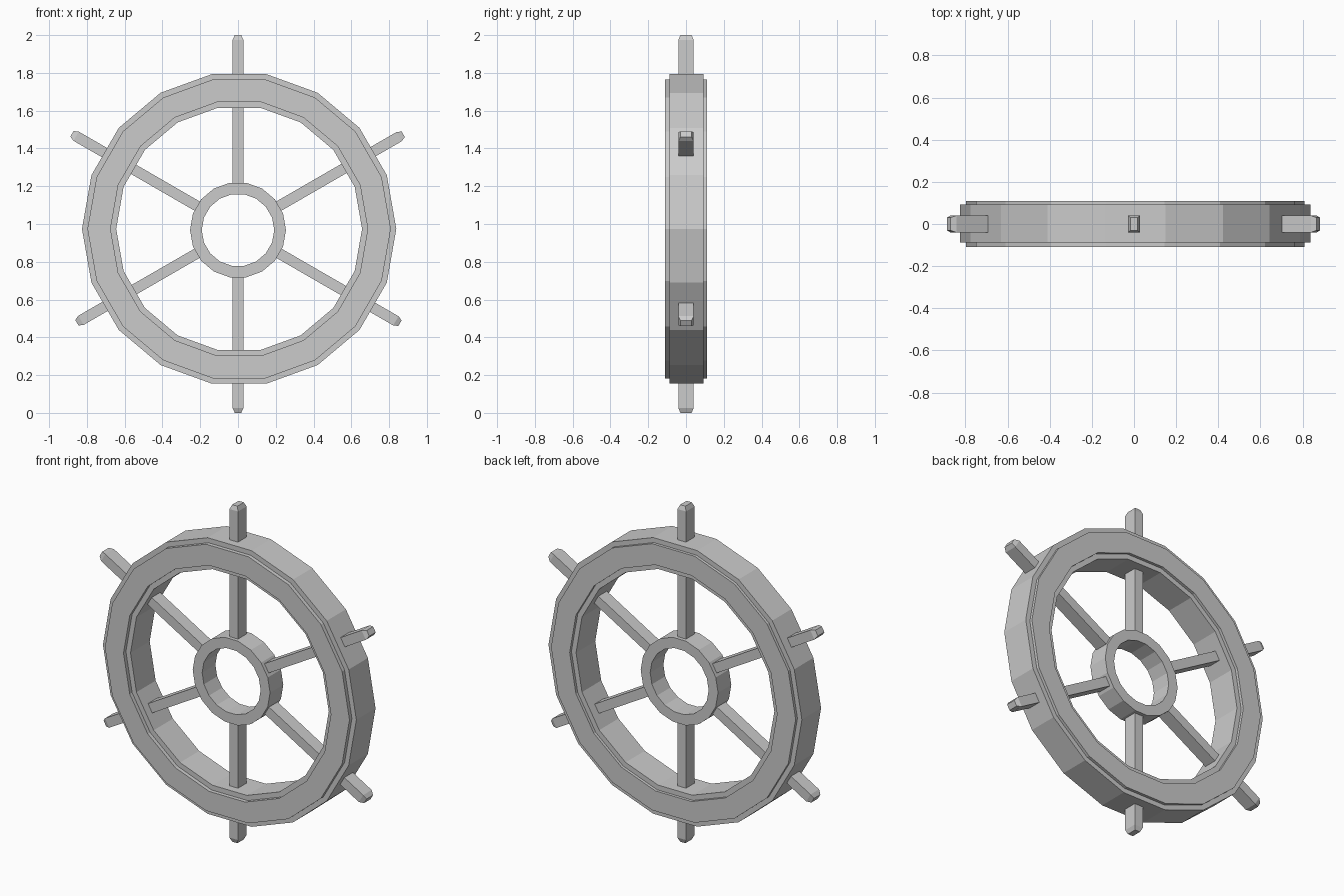
import bpy, bmesh
from math import sin, cos, pi, radians
from mathutils import Matrix

if "Cube" in bpy.data.objects:
    bpy.data.objects.remove(bpy.data.objects["Cube"])

SIDES = 18


def add_object(name, bm):
    bmesh.ops.recalc_face_normals(bm, faces=bm.faces)
    mesh = bpy.data.meshes.new(name)
    bm.to_mesh(mesh)
    bm.free()
    obj = bpy.data.objects.new(name, mesh)
    bpy.context.collection.objects.link(obj)
    return obj


def ring(name, profile, cx, cz):
    """Sweep a closed (radius, y) profile around the y axis."""
    bm = bmesh.new()
    loops = []
    for i in range(SIDES):
        a = 2 * pi * i / SIDES
        loops.append([bm.verts.new((cx + r * cos(a), y, cz + r * sin(a)))
                      for r, y in profile])
    n = len(profile)
    for i in range(SIDES):
        p, q = loops[i], loops[(i + 1) % SIDES]
        for j in range(n):
            k = (j + 1) % n
            bm.faces.new((p[j], p[k], q[k], q[j]))
    return add_object(name, bm)


def spoke(name, angle, start, end, cz):
    """Square bar pointing outward, with a tapered handle tip."""
    bm = bmesh.new()
    sections = [(start, 0.028, 0.04), (end - 0.025, 0.028, 0.04),
                (end, 0.017, 0.03)]
    rows = [[bm.verts.new((d, sy * hy, sw * hw))
             for sy, sw in ((-1, -1), (1, -1), (1, 1), (-1, 1))]
            for d, hw, hy in sections]
    for a, b in zip(rows, rows[1:]):
        for j in range(4):
            k = (j + 1) % 4
            bm.faces.new((a[j], a[k], b[k], b[j]))
    bm.faces.new(rows[0])
    bm.faces.new(rows[-1])
    turn = Matrix.Translation((0, 0, cz)) @ Matrix.Rotation(-radians(angle), 4, 'Y')
    bm.transform(turn)
    return add_object(name, bm)


# Outer rim with a raised band on the front and back faces
ring("rim", [(0.832, -0.087), (0.803, -0.087), (0.803, -0.11), (0.681, -0.11),
             (0.681, -0.087), (0.651, -0.087), (0.651, 0.093), (0.681, 0.093),
             (0.681, 0.11), (0.803, 0.11), (0.803, 0.093), (0.832, 0.093)],
     0.006, 0.974)

# Open hub
ring("hub", [(0.254, -0.062), (0.192, -0.062), (0.192, 0.062), (0.254, 0.062)],
     0.0, 0.968)

# Six spokes running through the rim and ending in handles
for i, (angle, end) in enumerate([(30, 1.01), (90, 1.03), (150, 1.015),
                                  (210, 0.985), (270, 0.97), (330, 0.99)]):
    spoke(f"spoke_{i + 1}", angle, 0.225, end, 0.97)
